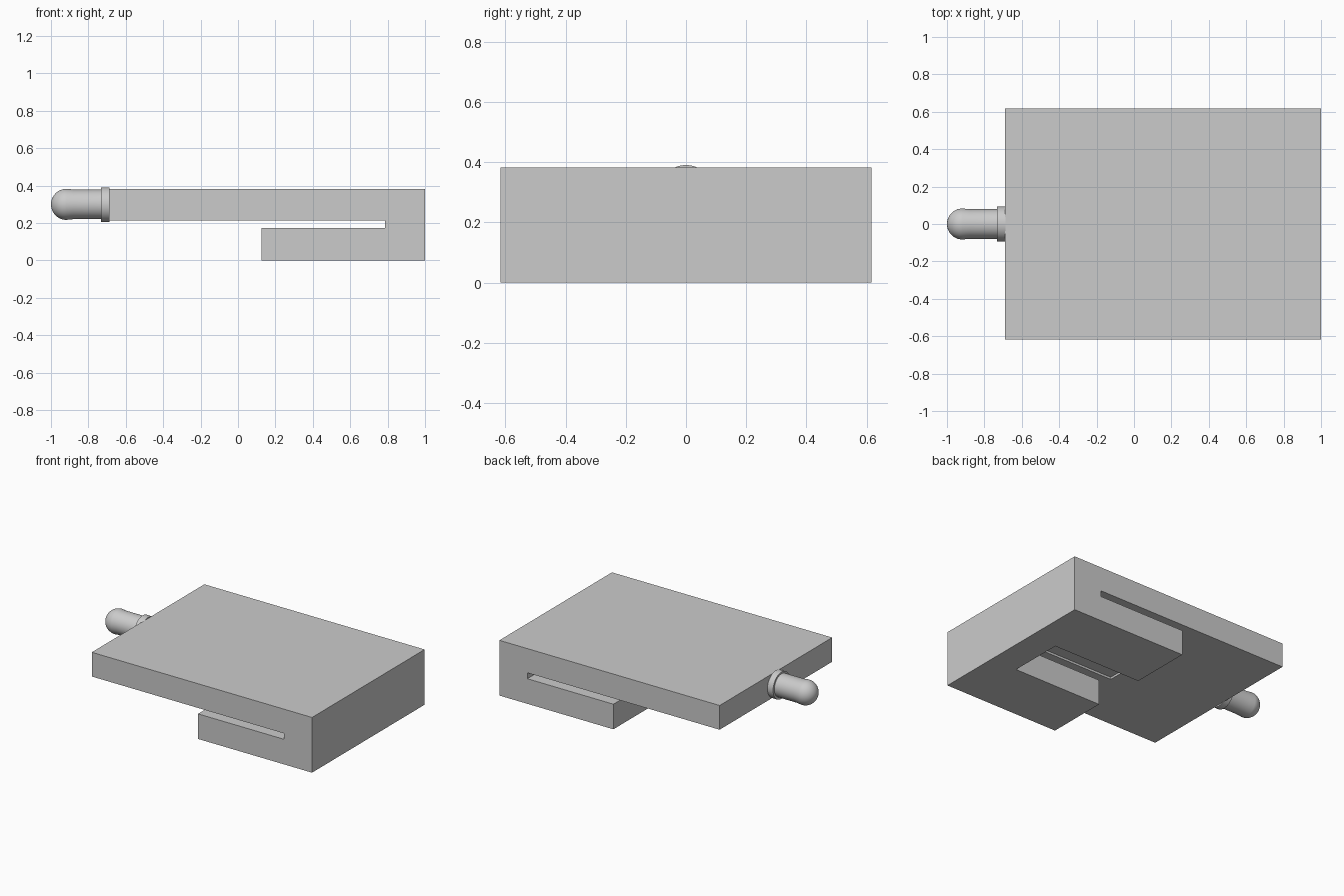
import bpy, bmesh, math
from mathutils import Matrix

if "Cube" in bpy.data.objects:
    bpy.data.objects.remove(bpy.data.objects["Cube"], do_unlink=True)

grey = bpy.data.materials.new("plain grey")
grey.use_nodes = True
grey.diffuse_color = (0.6, 0.6, 0.6, 1)
grey.node_tree.nodes["Principled BSDF"].inputs["Base Color"].default_value = (0.6, 0.6, 0.6, 1)


def finish(name, bm):
    """Turn a bmesh into a named grey object."""
    bmesh.ops.recalc_face_normals(bm, faces=bm.faces)
    mesh = bpy.data.meshes.new(name)
    bm.to_mesh(mesh)
    bm.free()
    mesh.materials.append(grey)
    obj = bpy.data.objects.new(name, mesh)
    bpy.context.collection.objects.link(obj)
    return obj


def lathe(name, profile, z, steps=40):
    """Spin (x, radius) points around a line along x at height z."""
    bm = bmesh.new()
    verts = [bm.verts.new((x, 0, z + r)) for x, r in profile]
    edges = [bm.edges.new(pair) for pair in zip(verts, verts[1:])]
    bmesh.ops.spin(bm, geom=verts + edges, cent=(0, 0, z), axis=(1, 0, 0),
                   angle=math.tau, steps=steps, use_duplicate=False)
    bmesh.ops.remove_doubles(bm, verts=bm.verts, dist=0.0005)
    obj = finish(name, bm)
    bpy.context.view_layer.objects.active = obj
    obj.select_set(True)
    bpy.ops.object.shade_smooth_by_angle(angle=math.radians(35))
    obj.select_set(False)
    return obj


# Folded body: hooked side profile extruded across the width
HALF = 0.617
outline = [(-0.69, 0.383), (-0.69, 0.215), (0.785, 0.215), (0.785, 0.174),
           (0.125, 0.174), (0.125, 0), (1, 0), (1, 0.383)]
bm = bmesh.new()
side = bm.faces.new([bm.verts.new((x, -HALF, z)) for x, z in outline])
out = bmesh.ops.extrude_face_region(bm, geom=[side])
bmesh.ops.translate(bm, vec=(0, 2 * HALF, 0),
                    verts=[g for g in out["geom"] if isinstance(g, bmesh.types.BMVert)])
body = finish("folded_body", bm)

# Notch through the lower lip, with a shallow recess above it
bm = bmesh.new()
bmesh.ops.create_cube(bm, size=1, matrix=Matrix.Translation((0.415, 0, 0.065))
                      @ Matrix.Diagonal((0.77, 0.38, 0.33, 1)))
cutter = finish("notch_cutter", bm)
cutter.hide_render = True
cut = body.modifiers.new("notch", "BOOLEAN")
cut.operation = "DIFFERENCE"
cut.solver = "EXACT"
cut.object = cutter
bpy.context.view_layer.objects.active = body
bpy.ops.object.modifier_apply(modifier=cut.name)
bpy.data.objects.remove(cutter, do_unlink=True)

# Bulb: rounded tip and straight barrel
R, TIP = 0.083, -0.917
dome = [(TIP - R * math.cos(a), R * math.sin(a))
        for a in (math.pi / 2 * i / 12 for i in range(13))]
lathe("bulb", dome + [(-0.88, 0.079), (-0.69, 0.079), (-0.69, 0)], 0.3)

# Collar where the bulb meets the body
lathe("bulb_collar", [(-0.733, 0), (-0.733, 0.093), (-0.688, 0.093), (-0.688, 0)], 0.298)
